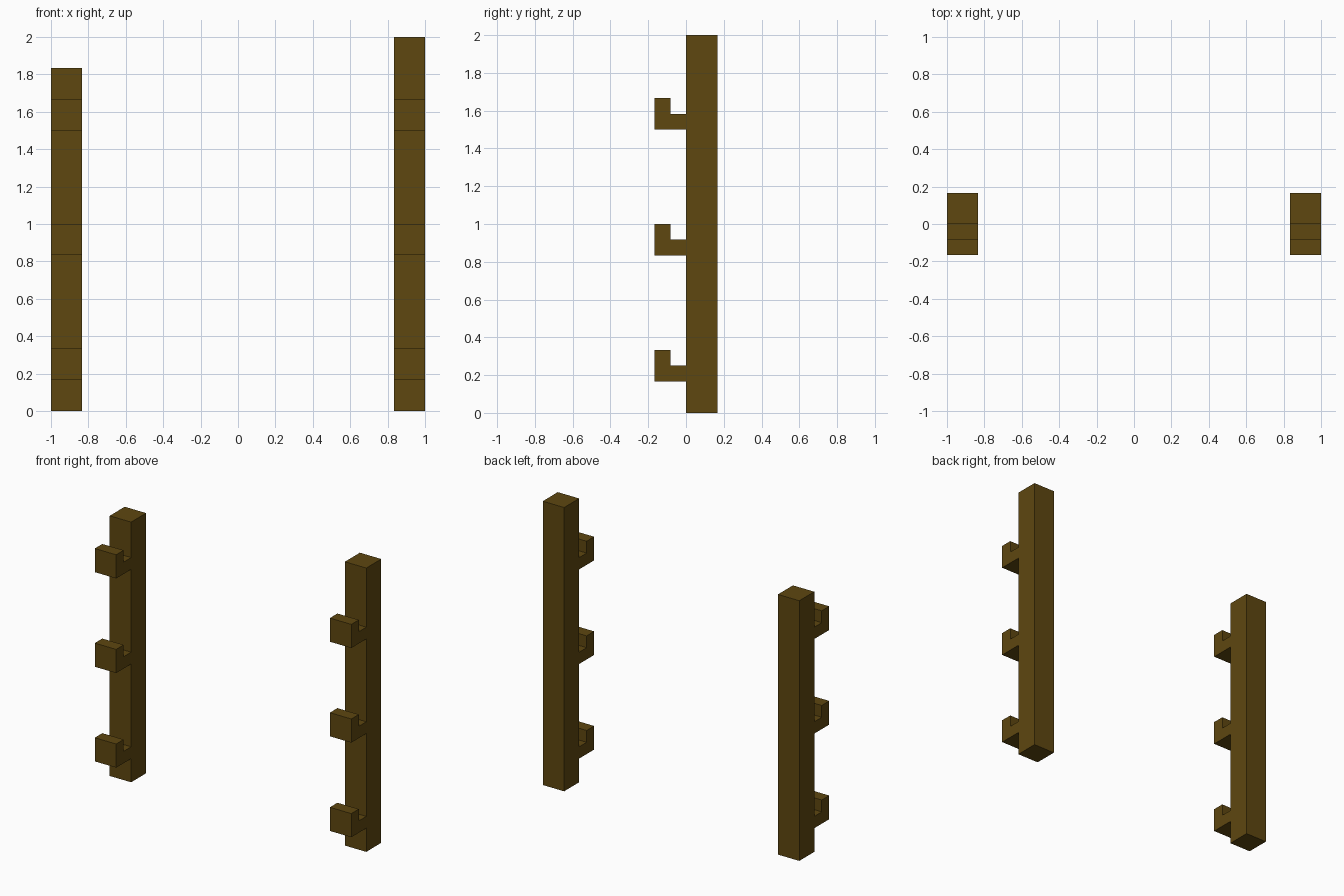
import bpy
import bmesh

if "Cube" in bpy.data.objects:
    bpy.data.objects.remove(bpy.data.objects["Cube"])

U = 1 / 6  # post thickness

wood = bpy.data.materials.new("dark_brown_wood")
wood.diffuse_color = (0.112, 0.063, 0.005, 1)
wood.use_nodes = True
wood.node_tree.nodes["Principled BSDF"].inputs["Base Color"].default_value = wood.diffuse_color


def extrude_profile(name, points, x0, x1):
    """Extrude a (y, z) outline along x."""
    bm = bmesh.new()
    face = bm.faces.new([bm.verts.new((x0, y, z)) for y, z in points])
    ext = bmesh.ops.extrude_face_region(bm, geom=[face])["geom"]
    verts = [g for g in ext if isinstance(g, bmesh.types.BMVert)]
    bmesh.ops.translate(bm, verts=verts, vec=(x1 - x0, 0, 0))
    bmesh.ops.recalc_face_normals(bm, faces=bm.faces)
    mesh = bpy.data.meshes.new(name)
    bm.to_mesh(mesh)
    bm.free()
    mesh.materials.append(wood)
    obj = bpy.data.objects.new(name, mesh)
    bpy.context.collection.objects.link(obj)
    return obj


# Two upright posts, the left one shorter, each with three L-shaped hooks
for side, x0, height in (("left", -1, 2 - U), ("right", 1 - U, 2)):
    extrude_profile(side + "_post",
                    [(0, 0), (U, 0), (U, height), (0, height)], x0, x0 + U)
    for i in range(3):
        z = U + i * 4 * U
        hook = [(0, z), (0, z + U / 2), (-U / 2, z + U / 2),
                (-U / 2, z + U), (-U, z + U), (-U, z)]
        extrude_profile(f"{side}_hook_{i + 1}", hook, x0, x0 + U)
